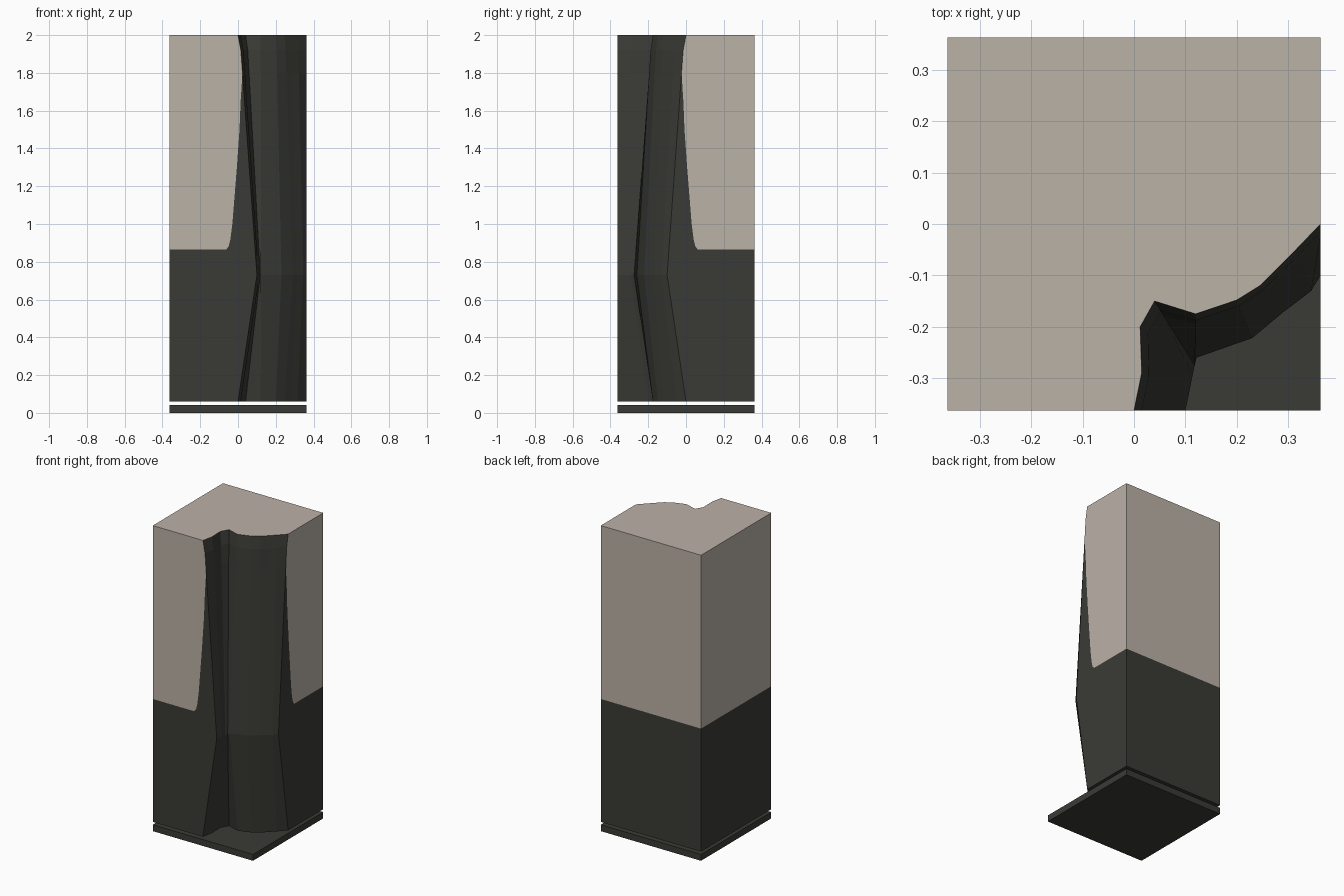
import bpy, bmesh
from mathutils import Vector

if "Cube" in bpy.data.objects:
    bpy.data.objects.remove(bpy.data.objects["Cube"])

H = 0.363          # half width
Z0, ZP, ZT = 0.06, 0.865, 2.0   # block bottom, paint line, top


def material(name, rgb):
    m = bpy.data.materials.new(name)
    m.diffuse_color = (*rgb, 1)
    m.use_nodes = True
    m.node_tree.nodes["Principled BSDF"].inputs["Base Color"].default_value = m.diffuse_color
    return m


light = material("warm beige", (0.50, 0.445, 0.39))
dark = material("charcoal", (0.042, 0.042, 0.036))


def finish(bm, name):
    bmesh.ops.recalc_face_normals(bm, faces=bm.faces)
    me = bpy.data.meshes.new(name)
    bm.to_mesh(me)
    bm.free()
    me.materials.append(light)
    me.materials.append(dark)
    ob = bpy.data.objects.new(name, me)
    bpy.context.collection.objects.link(ob)


# Base plate, floating just below the block
bm = bmesh.new()
bmesh.ops.create_cube(bm, size=1)
for v in bm.verts:
    v.co = Vector((v.co.x * 2 * H, v.co.y * 2 * H, (v.co.z + 0.5) * 0.042))
for f in bm.faces:
    f.material_index = 1
finish(bm, "base_plate")

# Carved corner: outline at the ends, and at the bulge
ends = [(0, -H), (0.015, -0.29), (0.012, -0.2), (0.04, -0.15), (0.12, -0.175),
        (0.2, -0.148), (0.245, -0.12), (0.285, -0.08), (0.315, -0.05), (H, 0)]
bulge = [(0.1, -H), (0.109, -0.32), (0.114, -0.295), (0.118, -0.275), (0.122, -0.26),
         (0.23, -0.222), (0.29, -0.172), (0.31, -0.157), (0.345, -0.13), (H, -0.1)]
levels = [(Z0, 0), (0.73, 1), (1.8, 0.236), (1.92, 0.15), (ZT, 0)]  # height, bulge amount

bm = bmesh.new()
rows = []
for z, t in levels:
    rows.append([bm.verts.new((*Vector(a).lerp(Vector(b), t), z))
                 for a, b in zip(ends, bulge)])


def face(verts, mat):
    bm.faces.new(verts).material_index = mat


for lo, hi in zip(rows, rows[1:]):
    for i in range(len(ends) - 1):
        face((lo[i], lo[i + 1], hi[i + 1], hi[i]), 1)

# Outer corners of the block at bottom, paint line and top
corners = [[bm.verts.new((x, y, z)) for z in (Z0, ZP, ZT)]
           for x, y in ((-H, -H), (-H, H), (H, H))]

# Left and back sides
for a, b in zip(corners, corners[1:]):
    face((a[0], b[0], b[1], a[1]), 1)
    face((a[1], b[1], b[2], a[2]), 0)

# Front and right sides: the dark paint sweeps up beside the carving
sweep = [(0.014, 1.65), (0.008, 1.5), (-0.006, 1.3), (-0.018, 1.15), (-0.03, 1.0),
         (-0.04, 0.92), (-0.05, 0.88), (-0.063, ZP)]
for c, k, place in ((corners[0], 0, lambda s, z: (s, -H, z)),
                    (corners[2], -1, lambda s, z: (H, -s, z))):
    edge = [r[k] for r in rows]
    curve = [bm.verts.new(place(s, z)) for s, z in sweep]
    face([c[0]] + edge[:3] + curve + [c[1]], 1)
    face([c[1]] + curve[::-1] + edge[2:] + [c[2]], 0)

# Top and underside
for row, k, mat in ((rows[0], 0, 1), (rows[-1], 2, 0)):
    face(row + [c[k] for c in corners[::-1]], mat)
finish(bm, "carved_block")
